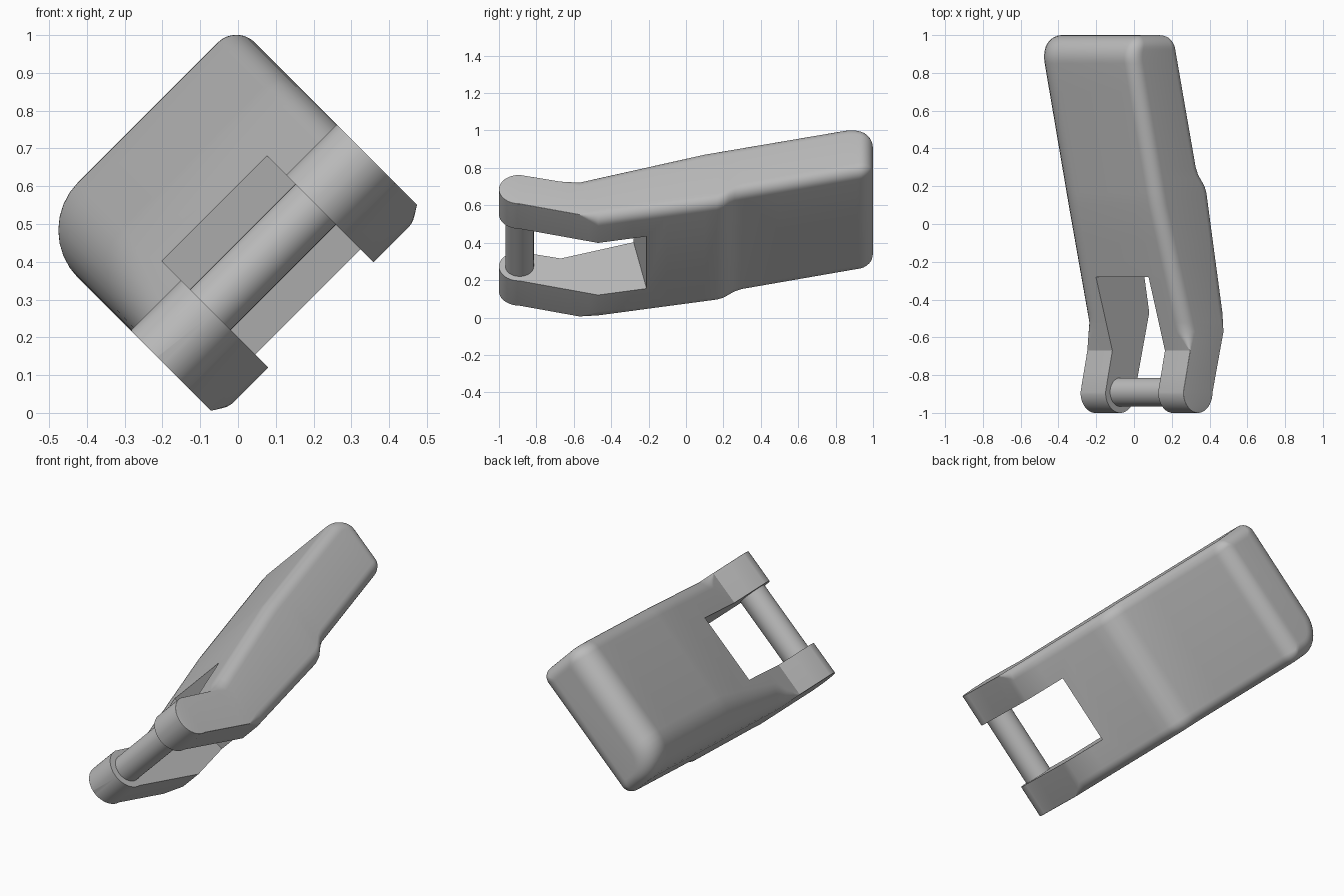
import bpy, bmesh, math
from mathutils import Vector, Matrix

old = bpy.data.objects.get("Cube")
if old:
    bpy.data.objects.remove(old, do_unlink=True)

grey = bpy.data.materials.new("plain_grey")
grey.use_nodes = True
colour = (0.5, 0.5, 0.5, 1)
grey.diffuse_color = colour
grey.node_tree.nodes["Principled BSDF"].inputs["Base Color"].default_value = colour

# Part axes: U across the width, V through the thickness, both rolled 45 degrees
U = Vector((1, 0, 1)).normalized()
V = Vector((-1, 0, 1)).normalized()
MID, HALF, SLOT = 0.339, 0.386, 0.197
PIN_Y, PIN_V, LUG_R = -0.89, 0.245, 0.11


def place(u, y, v):
    return U * (MID + u) + V * v + Vector((0, y, 0))


def interp(points, y):
    if y <= points[0][0]:
        return points[0][1]
    for (a, p), (b, q) in zip(points, points[1:]):
        if y <= b:
            return p + (q - p) * (y - a) / (b - a)
    return points[-1][1]


def loft(name, rings):
    bm = bmesh.new()
    loops = [[bm.verts.new(p) for p in ring] for ring in rings]
    n = len(loops[0])
    for a, b in zip(loops, loops[1:]):
        for i in range(n):
            j = (i + 1) % n
            bm.faces.new((a[i], a[j], b[j], b[i]))
    bm.faces.new(loops[0])
    bm.faces.new(loops[-1])
    bmesh.ops.recalc_face_normals(bm, faces=bm.faces)
    mesh = bpy.data.meshes.new(name)
    bm.to_mesh(mesh)
    bm.free()
    obj = bpy.data.objects.new(name, mesh)
    bpy.context.collection.objects.link(obj)
    mesh.materials.append(grey)
    return obj


def activate(obj):
    bpy.ops.object.select_all(action='DESELECT')
    obj.select_set(True)
    bpy.context.view_layer.objects.active = obj


# Side profile and edge radii along the length
TOP = [(-0.89, 0.355), (-0.67, 0.304), (0.1, 0.547), (1, 0.763)]
BOTTOM = [(-0.89, 0.135), (-0.47, 0.028), (0.165, 0.148), (0.2, 0.162),
          (0.26, 0.21), (0.3, 0.228), (1, 0.4)]
R_LEFT = [(-0.67, 0.003), (-0.52, 0.11), (0.1, 0.18)]
R_RIGHT = [(-0.67, 0.003), (-0.57, 0.07)]
R_LOW = [(-0.57, 0.003), (-0.47, 0.06)]


def end_drop(y, radius):
    t = min(1, max(0, (y - 1 + radius) / radius))
    return radius * (1 - math.sqrt(1 - t * t))


def section(y):
    top, low = interp(TOP, y), interp(BOTTOM, y)
    if y < PIN_Y:
        h = math.sqrt(max(0, LUG_R ** 2 - (y - PIN_Y) ** 2))
        top, low = PIN_V + h, PIN_V - h
    side = end_drop(y, 0.07)
    top -= end_drop(y, 0.15)
    low += side
    w = HALF - side
    corners = [(w, top, R_RIGHT, 0), (-w, top, R_LEFT, 1),
               (-w, low, R_LOW, 2), (w, low, R_LOW, 3)]
    ring = []
    for u, v, radii, quarter in corners:
        r = interp(radii, y)
        r = max(min(r, 0.015), r - 1.2 * side)
        cu = u - math.copysign(r, u)
        cv = v - r if quarter < 2 else v + r
        for k in range(9):
            a = (quarter + k / 8) * math.pi / 2
            ring.append(place(cu + r * math.cos(a), y, cv + r * math.sin(a)))
    return ring


# Body with two round-nosed lugs
stations = [PIN_Y - LUG_R * math.cos(math.radians(a)) for a in range(6, 91, 7)]
stations += [PIN_Y, -0.78, -0.67, -0.62, -0.57, -0.52, -0.47, -0.3, -0.1, 0.1,
             0.165, 0.18, 0.2, 0.23, 0.26, 0.28, 0.3, 0.5, 0.7]
stations += [0.85 + 0.15 * math.sin(math.radians(a)) for a in range(0, 91, 6)]
body = loft("body", [section(y) for y in stations])

# Slot between the lugs, with a leaning back wall
outline = [(-1.2, -0.3), (-0.136, -0.3), (-0.354, 0.8), (-1.2, 0.8)]
cutter = loft("slot_cutter", [[place(u, y, v) for y, v in outline]
                              for u in (-SLOT, SLOT)])
cutter.hide_render = True
activate(body)
cut = body.modifiers.new("slot", 'BOOLEAN')
cut.operation = 'DIFFERENCE'
cut.solver = 'EXACT'
cut.object = cutter
bpy.ops.object.modifier_apply(modifier=cut.name)
bpy.data.objects.remove(cutter, do_unlink=True)
activate(body)
bpy.ops.object.shade_smooth_by_angle(angle=math.radians(25))

# Cross pin
bpy.ops.mesh.primitive_cylinder_add(vertices=48, radius=0.076, depth=2 * SLOT + 0.1,
                                    location=place(0, PIN_Y, PIN_V),
                                    rotation=(0, math.pi / 4, 0))
pin = bpy.context.object
pin.name = "cross_pin"
pin.data.materials.append(grey)
bpy.ops.object.shade_smooth_by_angle(angle=math.radians(30))
